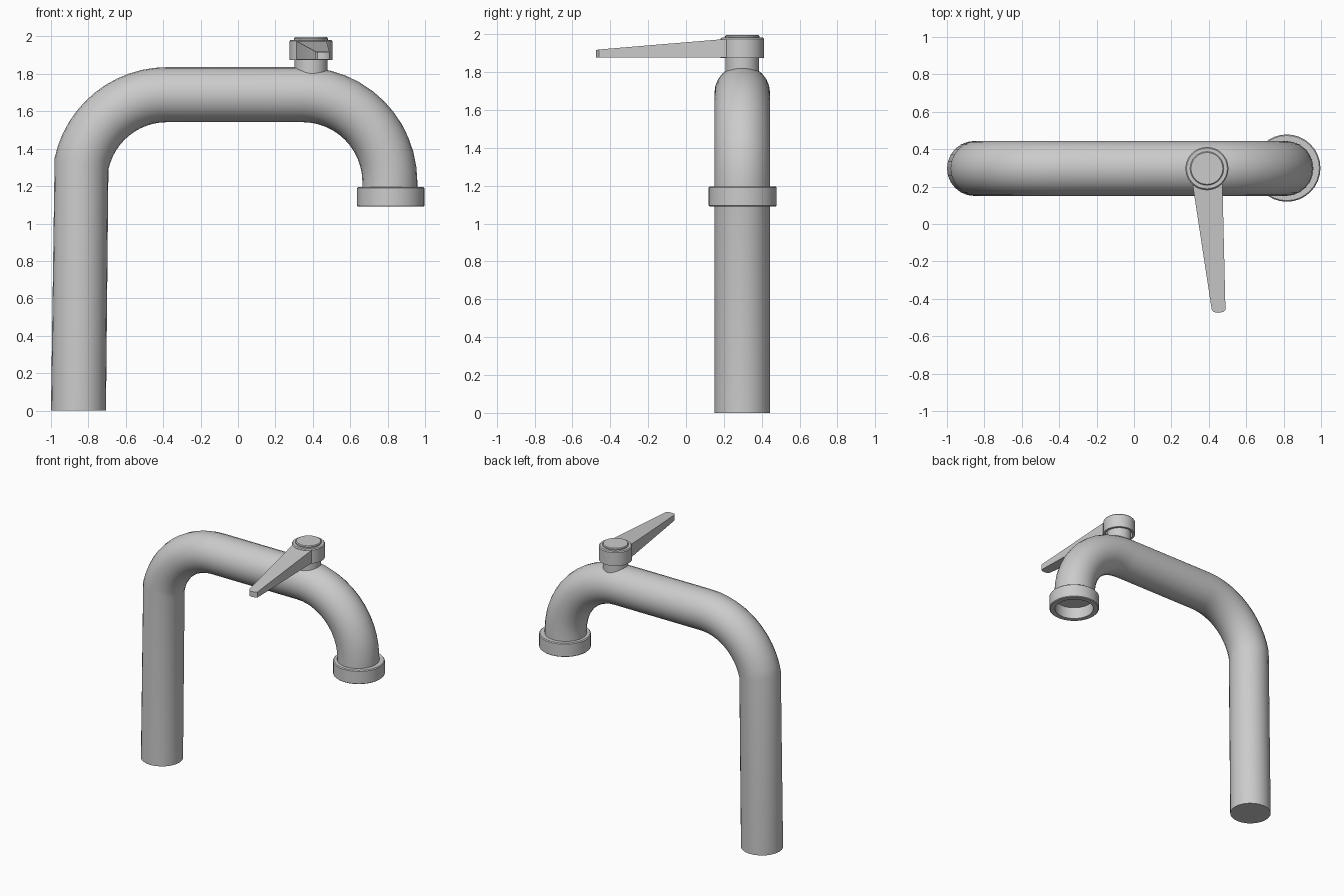
import bpy, bmesh, math

if "Cube" in bpy.data.objects:
    bpy.data.objects.remove(bpy.data.objects["Cube"])

SIDES = 32
PIPE_R = 0.147
PIPE_Y = 0.297


def add_object(name, bm, angle=35):
    bmesh.ops.recalc_face_normals(bm, faces=bm.faces)
    mesh = bpy.data.meshes.new(name)
    bm.to_mesh(mesh)
    bm.free()
    obj = bpy.data.objects.new(name, mesh)
    bpy.context.collection.objects.link(obj)
    bpy.ops.object.select_all(action='DESELECT')
    obj.select_set(True)
    bpy.context.view_layer.objects.active = obj
    bpy.ops.object.shade_smooth_by_angle(angle=math.radians(angle))
    return obj


def bridge(bm, rings):
    for a, b in zip(rings, rings[1:]):
        n = len(a)
        for i in range(n):
            j = (i + 1) % n
            bm.faces.new((a[i], a[j], b[j], b[i]))


def lathe(name, profile, x, y, closed=False):
    """Revolve (radius, z) points; open profiles get capped ends."""
    bm = bmesh.new()
    rings = []
    for r, z in profile:
        rings.append([bm.verts.new((x + r * math.cos(math.tau * i / SIDES),
                                    y + r * math.sin(math.tau * i / SIDES), z))
                      for i in range(SIDES)])
    if closed:
        bridge(bm, rings + rings[:1])
    else:
        bridge(bm, rings)
        bm.faces.new(rings[0])
        bm.faces.new(rings[-1])
    return add_object(name, bm)


# Spout pipe: path stations as (x, z, direction of the outer side)
def bend(cx, cz, radius, start, end, steps):
    for k in range(steps + 1):
        a = math.radians(start + (end - start) * k / steps)
        yield cx + radius * math.cos(a), cz + radius * math.sin(a), a


path = [(-0.853, 0, math.pi)]
path += bend(-0.38, 1.222, 0.467, 168, 90, 12)
path += bend(0.345, 1.222, 0.467, 90, 0, 12)
path.append((0.812, 1.18, 0))

bm = bmesh.new()
rings = []
for px, pz, a in path:
    ring = []
    for i in range(24):
        t = math.tau * i / 24
        out = PIPE_R * math.cos(t)
        ring.append(bm.verts.new((px + out * math.cos(a),
                                  PIPE_Y + PIPE_R * math.sin(t),
                                  pz + out * math.sin(a))))
    rings.append(ring)
bridge(bm, rings)
bm.faces.new(rings[0])
bm.faces.new(rings[-1])
add_object("spout_pipe", bm)

# Open collar at the outlet
lathe("outlet_collar", [(0.139, 1.09), (0.174, 1.09), (0.18, 1.095), (0.18, 1.19),
                        (0.174, 1.196), (0.139, 1.196)], 0.817, 0.299, closed=True)

# Valve stem, hollow-bottomed hub and cap
VX, VY = 0.39, 0.297
lathe("valve_stem", [(0.088, 1.76), (0.088, 1.96)], VX, VY)
lathe("handle_hub", [(0.098, 1.91), (0.098, 1.873), (0.115, 1.873), (0.115, 1.975),
                     (0.109, 1.982), (0.02, 1.982), (0.02, 1.91)], VX, VY, closed=True)
lathe("handle_cap", [(0.09, 1.96), (0.09, 1.99), (0.085, 1.996)], VX, VY)

# Lever: tapered outline, (x, y, top z)
outline = [(0.313, 0.215, 1.975), (0.415, -0.455, 1.919), (0.425, -0.470, 1.917),
           (0.450, -0.475, 1.916), (0.478, -0.470, 1.917), (0.489, -0.460, 1.919),
           (0.473, 0.215, 1.975)]
bm = bmesh.new()
low = [bm.verts.new((x, y, 1.876)) for x, y, z in outline]
top = [bm.verts.new(p) for p in outline]
bridge(bm, [low, top])
bm.faces.new(low)
bm.faces.new(top)
add_object("handle_lever", bm)
